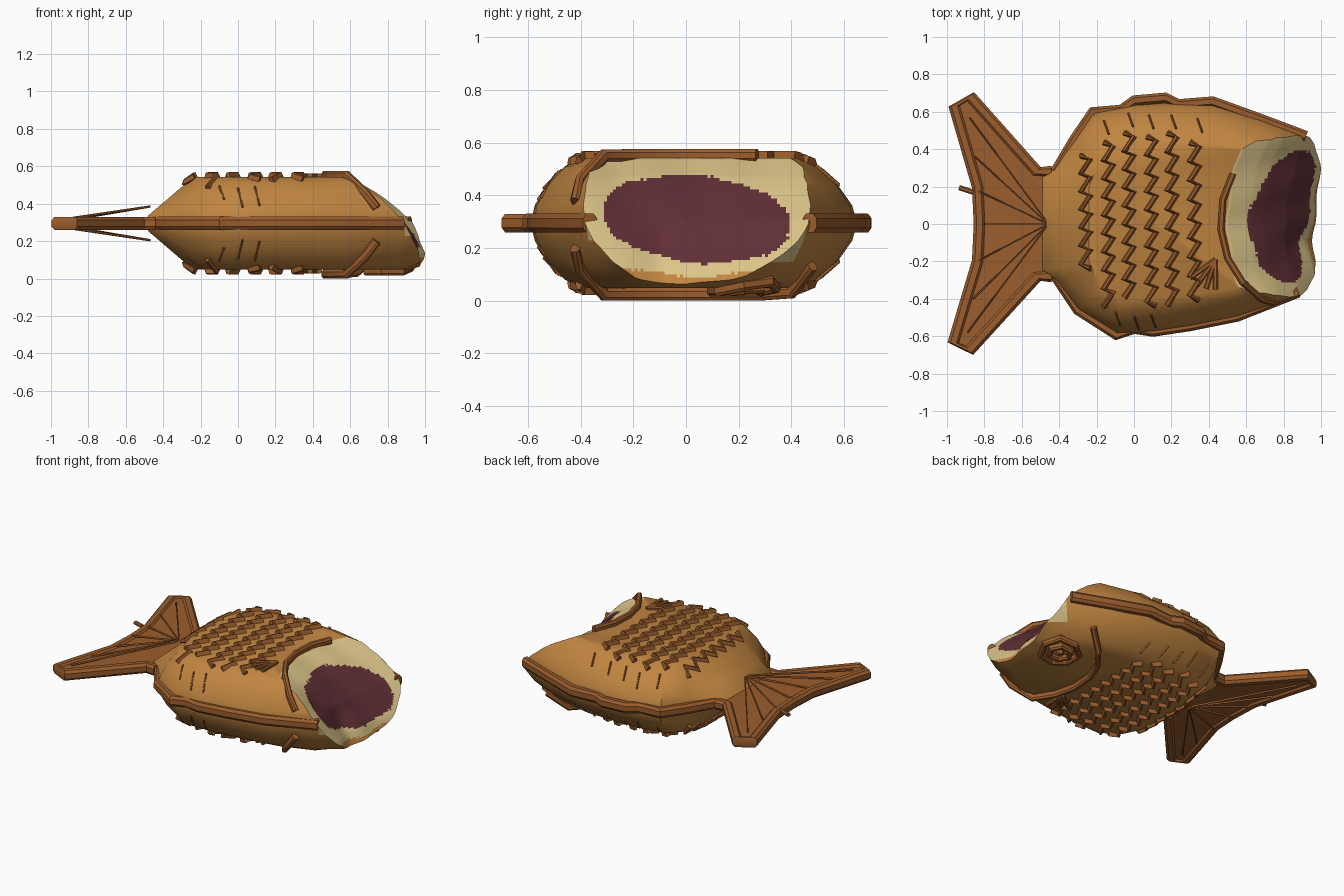
import bpy, bmesh, math, random
from mathutils import Vector
from mathutils.bvhtree import BVHTree

if "Cube" in bpy.data.objects:
    bpy.data.objects.remove(bpy.data.objects["Cube"])

random.seed(4)
MID = 0.295


def material(name, rgb):
    m = bpy.data.materials.new(name)
    m.diffuse_color = (*rgb, 1)
    m.use_nodes = True
    m.node_tree.nodes["Principled BSDF"].inputs["Base Color"].default_value = m.diffuse_color
    return m


CRUST = material("golden_crust", (0.53, 0.235, 0.052))
DARK = material("toasted_brown", (0.33, 0.11, 0.026))
CREAM = material("pale_dough", (0.72, 0.56, 0.25))
BEAN = material("bean_filling", (0.115, 0.028, 0.036))


def make(name, bm, mats, smooth=None):
    bmesh.ops.recalc_face_normals(bm, faces=bm.faces[:])
    me = bpy.data.meshes.new(name)
    bm.to_mesh(me)
    bm.free()
    ob = bpy.data.objects.new(name, me)
    bpy.context.collection.objects.link(ob)
    for m in mats:
        me.materials.append(m)
    if smooth:
        shade(ob, smooth)
    return ob


def shade(ob, deg):
    bpy.ops.object.select_all(action='DESELECT')
    ob.select_set(True)
    bpy.context.view_layer.objects.active = ob
    bpy.ops.object.shade_smooth_by_angle(angle=math.radians(deg))


def sweep(bm, pts, sec, closed=False):
    """Sweep a (side, up) section along a path."""
    pts = [Vector(p) for p in pts]
    n, k = len(pts), len(sec)
    rings = []
    for i, p in enumerate(pts):
        a = pts[i - 1] if i or closed else p
        b = pts[(i + 1) % n] if i < n - 1 or closed else p
        t = (b - a).normalized()
        side = t.cross(Vector((0, 0, 1))).normalized()
        up = side.cross(t)
        rings.append([bm.verts.new(p + side * s + up * u) for s, u in sec])
    for i in range(n if closed else n - 1):
        r, q = rings[i], rings[(i + 1) % n]
        for j in range(k):
            bm.faces.new((r[j], r[(j + 1) % k], q[(j + 1) % k], q[j]))
    if not closed:
        bm.faces.new(rings[0])
        bm.faces.new(rings[-1])


def bar(w, h):
    """Bevelled bar section."""
    return [(w, -h * .5), (w, h * .5), (w * .5, h), (-w * .5, h),
            (-w, h * .5), (-w, -h * .5), (-w * .5, -h), (w * .5, -h)]


# Body: seam outline paired with the flat face outline (x, y, flat x, flat y)
OUT = [(-.5, .25, -.24, .2), (-.44, .29, -.22, .25), (-.32, .45, -.2, .32),
       (-.22, .6, -.15, .38), (0, .64, 0, .42), (.2, .65, .2, .42),
       (.42, .64, .42, .42), (.68, .56, .66, .38), (.95, .46, .78, .3),
       (1.17, .3, .87, .18), (1.24, 0, .92, 0), (1.15, -.25, .87, -.16),
       (.9, -.38, .78, -.26), (.55, -.5, .55, -.34), (.3, -.55, .3, -.38),
       (.1, -.58, .1, -.4), (-.09, -.59, -.08, -.4), (-.3, -.46, -.18, -.33),
       (-.44, -.29, -.22, -.25), (-.5, -.25, -.24, -.2)]
LEVELS = [(0, 0), (.08, .27), (.33, .6), (.68, .87), (1, 1)]
bm = bmesh.new()
rings = []
for sign, levels in ((-1, LEVELS[::-1]), (1, LEVELS[1:])):
    for s, h in levels:
        ring = []
        for x, y, tx, ty in OUT:
            hh = .1 + .9 * s if x < -.43 and s > 0 else h
            ring.append(bm.verts.new((x + (tx - x) * s, y + (ty - y) * s,
                                      MID + sign * .247 * hh)))
        rings.append(ring)
N = len(OUT)
for r, q in zip(rings, rings[1:]):
    for j in range(N):
        bm.faces.new((r[j], r[(j + 1) % N], q[(j + 1) % N], q[j]))
bm.faces.new(rings[0])
bm.faces.new(rings[-1])
bmesh.ops.recalc_face_normals(bm, faces=bm.faces[:])
tree = BVHTree.FromBMesh(bm)
body = make("body", bm, [CRUST, CREAM, BEAN])


def on_body(x, y, sign, lift=0.0):
    """Point on the upper (1) or lower (-1) body surface."""
    hit = tree.ray_cast(Vector((x, y, MID + sign * 2)), Vector((0, 0, -sign)))[0]
    z = hit.z if hit else MID
    return (x, y, z + sign * lift)


# Bite: a rounded slanted sheet cuts off the head
STEPS = [(-.1, 1.0), (.05, .975), (.14, .935), (.3, .815), (.42, .69), (.47, .625), (.54, .5), (.7, .2)]


def bite_x(y, z):
    for (z0, x0), (z1, x1) in zip(STEPS, STEPS[1:]):
        if z <= z1 + 1e-6:
            break
    x = x0 + (x1 - x0) * (z - z0) / (z1 - z0)
    low = max(0, min(1, (.45 - z) / .4))
    x += .5 * (y - .02) ** 2 + .07 * low * y
    dent = .03 * math.exp(-((y + .08) / .08) ** 2 - ((z - .2) / .12) ** 2)
    return x - dent + .006 * math.sin(23 * y + 9 * z)


bm = bmesh.new()
NY, NZ = 130, 72
grid = [[bm.verts.new((bite_x(y, z), y, z))
         for z in (-.1 + .8 * k / NZ for k in range(NZ + 1))]
        for y in (-.75 + 1.5 * i / NY for i in range(NY + 1))]
for i in range(NY):
    for k in range(NZ):
        bm.faces.new((grid[i][k], grid[i + 1][k], grid[i + 1][k + 1], grid[i][k + 1]))
ext = bmesh.ops.extrude_face_region(bm, geom=bm.faces[:], use_keep_orig=True)
for v in ext["geom"]:
    if isinstance(v, bmesh.types.BMVert):
        v.co.x = 2.5
cutter = make("bite_cutter", bm, [CREAM])
cutter.hide_render = True
mod = body.modifiers.new("bite", 'BOOLEAN')
mod.operation, mod.solver, mod.object = 'DIFFERENCE', 'EXACT', cutter
bpy.context.view_layer.objects.active = body
bpy.ops.object.modifier_apply(modifier="bite")
bpy.data.objects.remove(cutter)

# Bite colours: bean centre, dough ring, crust edge
for f in body.data.polygons:
    c = f.center
    f.material_index = 0
    if abs(c.x - bite_x(c.y, c.z)) < .006:
        w = .06 * math.sin(19 * c.y + 7) + random.uniform(-.03, .03)
        tilt = c.z - .31 + .08 * (c.y - .04)
        drop = .235 if c.z < .33 else .4
        if (abs(c.y - .04) / .345) ** 2.2 + (abs(tilt) / .165) ** 2.2 < 1 + w:
            f.material_index = 2
        elif (abs(c.y - .05) / .45) ** 2.5 + (abs(c.z - .33) / drop) ** 2.5 < 1 + w:
            f.material_index = 1
shade(body, 38)

# Seam rim along the back and the belly
BACK = [(-.42, .28), (-.32, .45), (-.22, .60), (-.07, .61), (0, .66), (.17, .675),
        (.24, .64), (.42, .655), (.68, .56), (.92, .47)]
BELLY = [(-.42, -.28), (-.3, -.46), (-.09, -.595), (0, -.56), (.1, -.575),
         (.3, -.545), (.55, -.495), (.88, -.365)]
for name, path in (("back_rim", BACK), ("belly_rim", BELLY)):
    bm = bmesh.new()
    sweep(bm, [(x, y, MID) for x, y in path], bar(.028, .036))
    make(name, bm, [DARK], 30)

# Tail: thin fan panel with a raised rim
TAIL = [(-.44, .28), (-.52, .28), (-.875, .68), (-.96, .63), (-.835, .2), (-.825, 0),
        (-.835, -.2), (-.965, -.635), (-.88, -.675), (-.52, -.28), (-.44, -.28)]
bm = bmesh.new()
lo, hi = ([bm.verts.new((x, y, MID + d)) for x, y in TAIL] for d in (-.022, .022))
bm.faces.new(lo)
bm.faces.new(hi)
for j in range(len(TAIL)):
    k = (j + 1) % len(TAIL)
    bm.faces.new((lo[j], lo[k], hi[k], hi[j]))
make("tail_panel", bm, [DARK])
bm = bmesh.new()
sweep(bm, [(x, y, MID) for x, y in TAIL], bar(.032, .035))
make("tail_rim", bm, [DARK], 30)

# Tail rays fanning out from the root
bm = bmesh.new()
for sign in (1, -1):
    for x, y in ((-.88, .57), (-.85, .36), (-.84, .18), (-.84, 0), (-.84, -.2), (-.86, -.4), (-.89, -.58)):
        sweep(bm, [(-.47, y * .03, MID + sign * .09), (x, y, MID + sign * .028)], bar(.004, .006))
sweep(bm, [(-.86, .17, MID + .02), (-.935, .195, MID + .02)], bar(.014, .012))
make("tail_rays", bm, [DARK])

# Scale rows: zigzag ridges on both flat sides, with short ticks at the ends
ROWS = [(-.26, .38, -.25), (-.14, .45, -.43), (-.03, .5, -.38), (.09, .48, -.45),
        (.2, .5, -.42), (.32, .45, -.42)]
TICKS = [(-.16, .55), (-.03, .59), (.08, .58), (.2, .58), (.34, .56),
         (-.1, -.47), (0, -.49), (.09, -.48)]
scale_sec = [(.018, -.012), (.010, .014), (-.004, .018), (-.018, -.012)]
bm = bmesh.new()
for sign in (1, -1):
    sec = [(s, u * sign) for s, u in scale_sec]
    for cx, top, bottom in ROWS:
        n = round((top - bottom) / .05)
        pts = []
        for i in range(n + 1):
            y = top + (bottom - top) * i / n + (.014 if i % 2 else -.014)
            pts.append(on_body(cx + (.028 if i % 2 else -.022), y, sign, .009))
        sweep(bm, pts, sec)
    for x, y in TICKS:
        sweep(bm, [on_body(x, y, sign, .004), on_body(x + .025, y - .07, sign, .004)], bar(.005, .008))
make("scale_ridges", bm, [DARK])

# Gill ridge on both sides
GILL = [(.74, -.42), (.68, -.40), (.58, -.31), (.5, -.18), (.465, -.03), (.475, .13),
        (.53, .27), (.63, .40), (.74, .48)]
bm = bmesh.new()
for sign in (1, -1):
    path = GILL[:7] if sign > 0 else GILL
    lift = .01 if sign > 0 else .024
    sweep(bm, [on_body(x, y, sign, lift) for x, y in path], bar(.018, .024))
make("gill_ridges", bm, [DARK], 30)

# Side fins: small fans behind the gill
bm = bmesh.new()
for sign in (1, -1):
    for x, y in ((.30, -.29), (.335, -.33), (.385, -.345), (.435, -.35)):
        sweep(bm, [on_body(.435, -.19, sign, .008), on_body(x, y, sign, .008)], bar(.013, .012))
make("side_fins", bm, [DARK])

# Eye left on the lower side: nested rings around a pupil
bm = bmesh.new()
for r, sides in ((.125, 7), (.072, 6)):
    ring = [on_body(.80 + r * math.cos(a), .22 + r * math.sin(a), -1, .01)
            for a in (math.tau * i / sides for i in range(sides))]
    sweep(bm, ring, bar(.018, .022), closed=True)
make("eye_rings", bm, [DARK], 30)
bm = bmesh.new()
bmesh.ops.create_cone(bm, cap_ends=True, segments=6, radius1=.02, radius2=.035, depth=.06)
bmesh.ops.translate(bm, verts=bm.verts, vec=on_body(.80, .22, -1, -.005))
make("eye_pupil", bm, [DARK])
